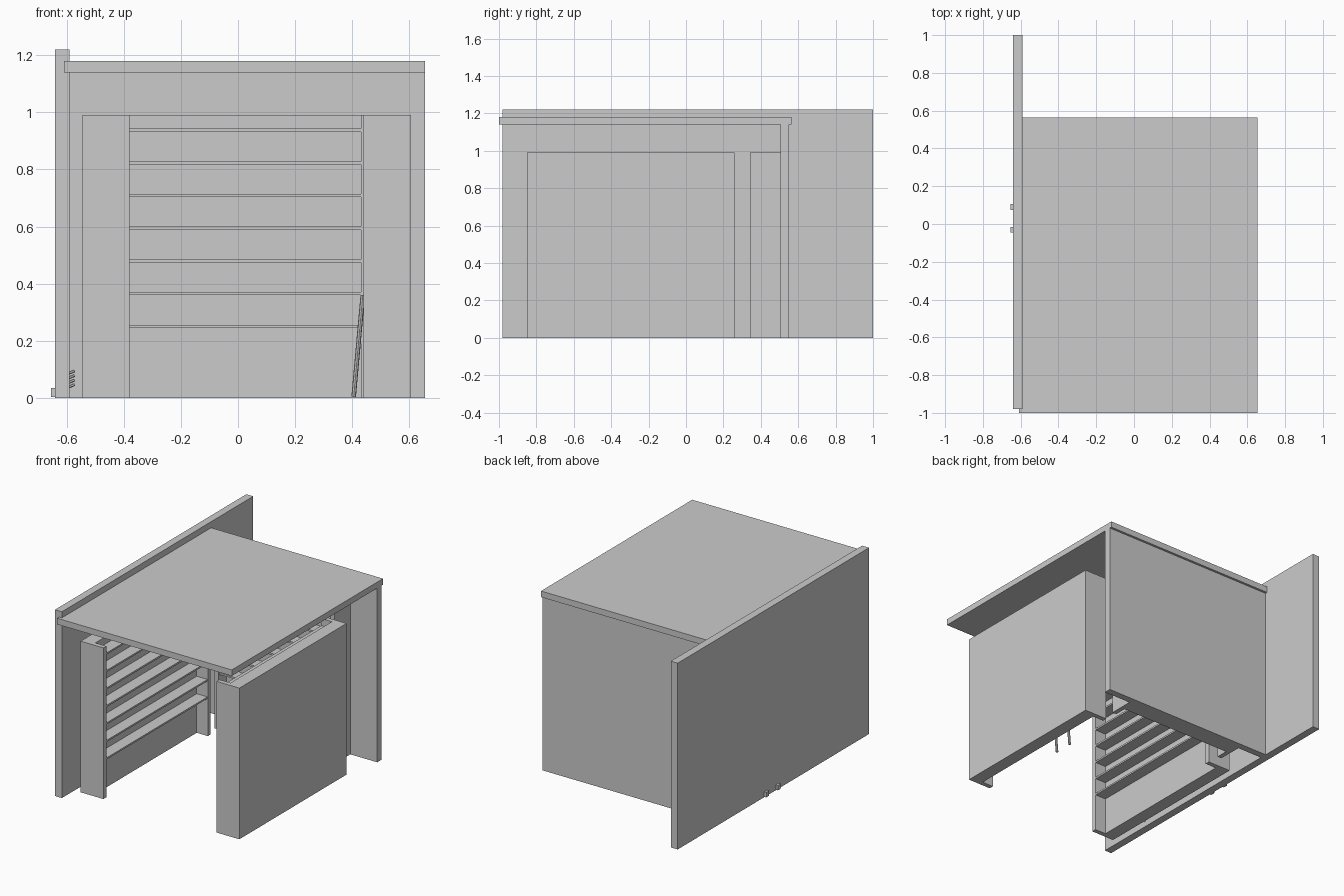
import bpy, math
from mathutils import Vector

if "Cube" in bpy.data.objects:
    bpy.data.objects.remove(bpy.data.objects["Cube"])

mat = bpy.data.materials.new("plain grey")
mat.diffuse_color = (0.6, 0.6, 0.6, 1)
mat.use_nodes = True
mat.node_tree.nodes["Principled BSDF"].inputs["Base Color"].default_value = mat.diffuse_color


def mesh_object(name, boxes):
    """One mesh made of axis-aligned boxes given as (x0, x1, y0, y1, z0, z1)."""
    verts, faces = [], []
    for x0, x1, y0, y1, z0, z1 in boxes:
        n = len(verts)
        verts += [(x, y, z) for z in (z0, z1)
                  for x, y in ((x0, y0), (x1, y0), (x1, y1), (x0, y1))]
        quads = ((0, 3, 2, 1), (4, 5, 6, 7), (0, 1, 5, 4),
                 (1, 2, 6, 5), (2, 3, 7, 6), (3, 0, 4, 7))
        faces += [[n + i for i in q] for q in quads]
    me = bpy.data.meshes.new(name)
    me.from_pydata(verts, [], faces)
    me.materials.append(mat)
    ob = bpy.data.objects.new(name, me)
    bpy.context.collection.objects.link(ob)
    return ob


def rod(name, a, b, radius, sides=8):
    a, b = Vector(a), Vector(b)
    bpy.ops.mesh.primitive_cylinder_add(vertices=sides, radius=radius,
                                        depth=(b - a).length, location=(a + b) / 2)
    ob = bpy.context.object
    ob.name = name
    ob.rotation_euler = (b - a).to_track_quat('Z', 'Y').to_euler()
    ob.data.materials.append(mat)


def shelf_unit(name, length, location, angle):
    """Open rack: thick back board, two end panels, seven thin shelves; faces local -y."""
    h, depth, back, side = 0.99, 0.165, 0.085, 0.03
    half = length / 2
    boxes = [(-half + side, half - side, -back, 0, 0, h),
             (-half, -half + side, -depth, 0, 0, h),
             (half - side, half, -depth, 0, 0, h)]
    for i in range(7):
        z = 0.245 + i * 0.1145
        boxes.append((-half + side, half - side, -depth + 0.002, -back, z, z + 0.011))
    ob = mesh_object(name, boxes)
    ob.location = location
    ob.rotation_euler.z = angle


# Building shell
mesh_object("long_wall", [(-0.64, -0.59, -0.98, 1.0, 0, 1.22)])
mesh_object("back_wall", [(-0.59, 0.655, 0.505, 0.55, 0, 1.14)])
mesh_object("roof", [(-0.61, 0.655, -1.0, 0.565, 1.14, 1.18)])

# Shelf racks on three sides
shelf_unit("left_rack", 1.11, (-0.545, -0.295, 0), math.pi / 2)
shelf_unit("right_rack", 1.11, (0.605, -0.295, 0), -math.pi / 2)
shelf_unit("back_rack", 0.87, (0.025, 0.508, 0), 0)

# Small ladder leaning on the right rack
for y in (-0.25, -0.13):
    rod("ladder_rail", (0.405, y, 0.004), (0.437, y, 0.36), 0.008)
for z in (0.12, 0.2, 0.28):
    x = 0.405 + 0.09 * z
    rod("ladder_rung", (x, -0.25, z), (x, -0.13, z), 0.005)

# Small fittings poking out at the foot of the long wall
for y in (-0.03, 0.09):
    mesh_object("wall_foot", [(-0.655, -0.63, y - 0.015, y + 0.015, 0.003, 0.035)])
for i in range(4):
    z = 0.035 + i * 0.016
    rod("wall_peg", (-0.6, -0.6, z), (-0.572, -0.6, z + 0.012), 0.005, 6)
